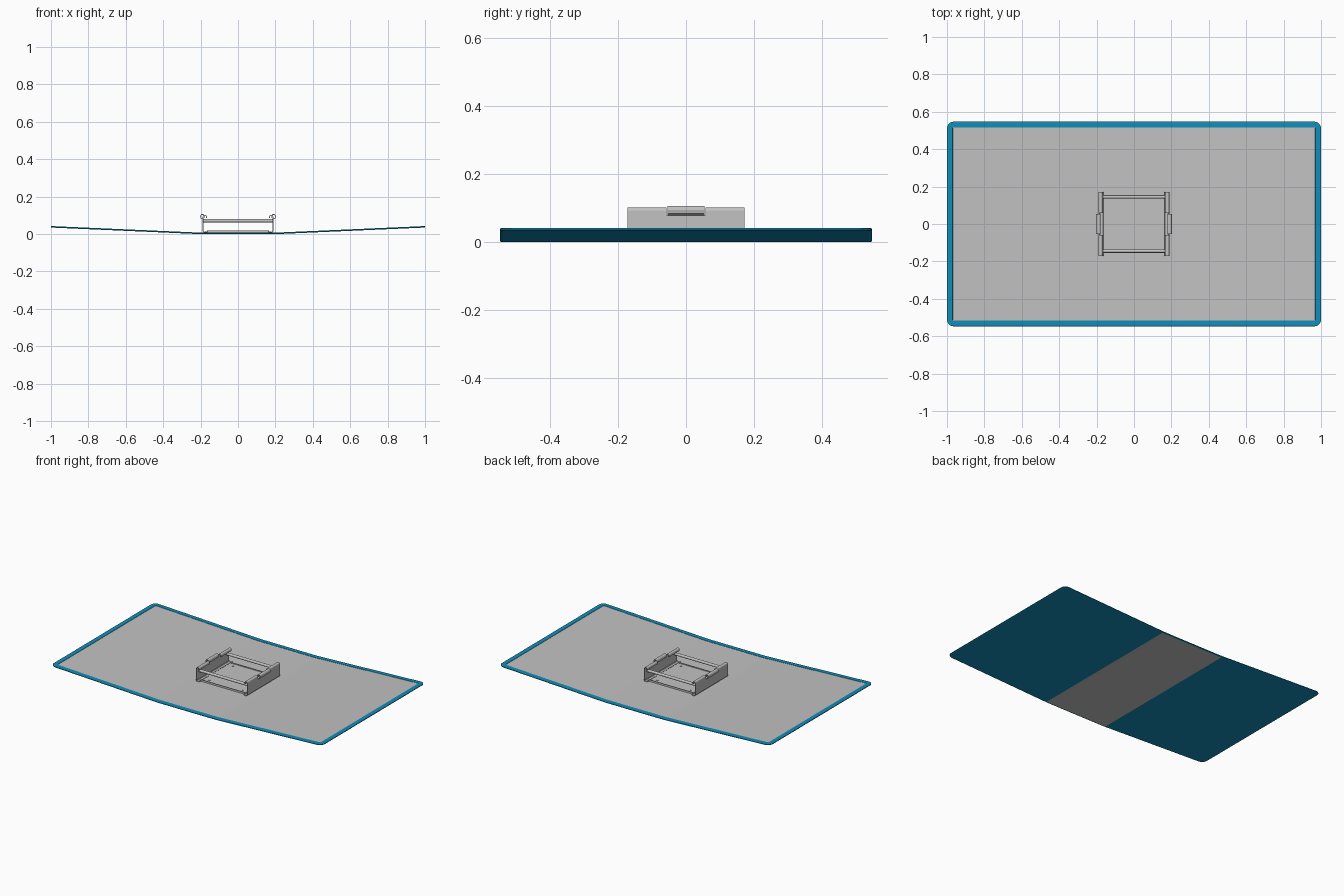
import bpy, bmesh, math
from mathutils import Vector

if "Cube" in bpy.data.objects:
    bpy.data.objects.remove(bpy.data.objects["Cube"])


def material(name, rgb):
    m = bpy.data.materials.new(name)
    m.diffuse_color = (*rgb, 1)
    m.use_nodes = True
    m.node_tree.nodes["Principled BSDF"].inputs["Base Color"].default_value = m.diffuse_color
    return m


GREY = material("light grey", (0.54, 0.54, 0.54))
BLUE = material("ocean blue", (0.006, 0.27, 0.49))
BEND = 0.23          # half width of the flat middle of the board


def finish(name, bm, *mats):
    me = bpy.data.meshes.new(name)
    bm.to_mesh(me)
    bm.free()
    ob = bpy.data.objects.new(name, me)
    bpy.context.collection.objects.link(ob)
    for m in mats:
        me.materials.append(m)
    return ob


def rounded_loop(bm, hx, hy, r, z, n=5):
    vs = []
    for k, (sx, sy) in enumerate([(1, 1), (-1, 1), (-1, -1), (1, -1)]):
        for i in range(n + 1):
            a = math.pi / 2 * (k + i / n)
            vs.append(bm.verts.new((sx * (hx - r) + r * math.cos(a),
                                    sy * (hy - r) + r * math.sin(a), z)))
    return vs


def board():
    """Thin rounded board, blue rim, grey recess, wings bent upwards."""
    bm = bmesh.new()
    rings = [(0.008, 0.0), (0.0, 0.002), (0.0, 0.0065), (0.003, 0.008),
             (0.03, 0.008), (0.031, 0.0065)]
    loops = [rounded_loop(bm, 1 - d, 0.547 - d, max(0.035 - d, 0.006), z)
             for d, z in rings]
    for a, b in zip(loops, loops[1:]):
        for i in range(len(a)):
            j = (i + 1) % len(a)
            bm.faces.new((a[i], a[j], b[j], b[i]))
    bm.faces.new(loops[0][::-1]).material_index = 0
    bm.faces.new(loops[-1])
    # cut across at the bends
    for x in (-0.27, -BEND, -0.2, 0.2, BEND, 0.27):
        bmesh.ops.bisect_plane(bm, geom=bm.verts[:] + bm.edges[:] + bm.faces[:],
                               plane_co=(x, 0, 0), plane_no=(1, 0, 0))
    # grey recess above, grey middle panel below, blue elsewhere
    for f in bm.faces:
        c = f.calc_center_median()
        zs = [v.co.z for v in f.verts]
        recess = min(zs) > 0.006 and max(zs) < 0.007
        panel = max(zs) < 1e-4 and abs(c.x) < BEND
        f.material_index = 0 if recess or panel else 1
    for v in bm.verts:
        v.co.z += 0.0345 * max(0, abs(v.co.x) - BEND + 0.015) / (1 - BEND + 0.015)
    finish("board", bm, GREY, BLUE)


def sheet(name, profile, y0, y1, mirror_y=False):
    """Bent sheet metal: XZ profile swept along y, mirrored to the other side."""
    bm = bmesh.new()
    a = [bm.verts.new((x, y0, z)) for x, z in profile]
    b = [bm.verts.new((x, y1, z)) for x, z in profile]
    for i in range(len(a) - 1):
        bm.faces.new((a[i], a[i + 1], b[i + 1], b[i]))
    ob = finish(name, bm, GREY)
    s = ob.modifiers.new("thickness", "SOLIDIFY")
    s.thickness, s.offset = 0.004, 0
    m = ob.modifiers.new("mirror", "MIRROR")
    m.use_axis = (True, mirror_y, False)


def box(name, centre, size):
    bm = bmesh.new()
    bmesh.ops.create_cube(bm, size=1)
    for v in bm.verts:
        v.co = Vector(centre) + v.co * Vector(size)
    return finish(name, bm, GREY)


def cylinder(name, loc, r, length, axis="Z"):
    bpy.ops.mesh.primitive_cylinder_add(
        vertices=20, radius=r, depth=length, location=loc,
        rotation=(0, math.pi / 2 if axis == "X" else 0, 0))
    ob = bpy.context.object
    ob.name = name
    ob.data.materials.append(GREY)
    bpy.ops.object.shade_smooth_by_angle(angle=math.radians(40))


def arc(cx, cz, r, a0, a1, n=7):
    return [(cx + r * math.cos(math.radians(a0 + (a1 - a0) * i / n)),
             cz + r * math.sin(math.radians(a0 + (a1 - a0) * i / n)))
            for i in range(n + 1)]


board()

# bracket side walls: foot, upright, folded-over top edge
sheet("bracket_wall", [(0.162, 0.016), (0.166, 0.010), (0.183, 0.010), (0.187, 0.015),
                       (0.187, 0.08)], -0.172, 0.172)
sheet("wall_top_fold", [(0.187, 0.08)] + arc(0.178, 0.092, 0.009, 0, 180)
      + [(0.169, 0.085)], 0.058, 0.172, mirror_y=True)
# middle gripping tab curling outwards
sheet("middle_tab", [(0.187, 0.08), (0.198, 0.085)]
      + arc(0.19, 0.095, 0.010, 0, 180) + [(0.18, 0.086)], -0.054, 0.054)

# base plate with low front and rear lips
box("base_plate", (0, 0, 0.0095), (0.36, 0.31, 0.006))
for s, side in ((-1, "front"), (1, "rear")):
    box(side + "_base_lip", (0, s * 0.153, 0.012), (0.33, 0.004, 0.012))
    # cross rod between the walls
    cylinder(side + "_cross_rod", (0, s * 0.145, 0.071), 0.009, 0.372, "X")
    for x in (-0.125, 0.125):
        cylinder("base_bolt", (x, s * 0.125, 0.0135), 0.007, 0.004)
